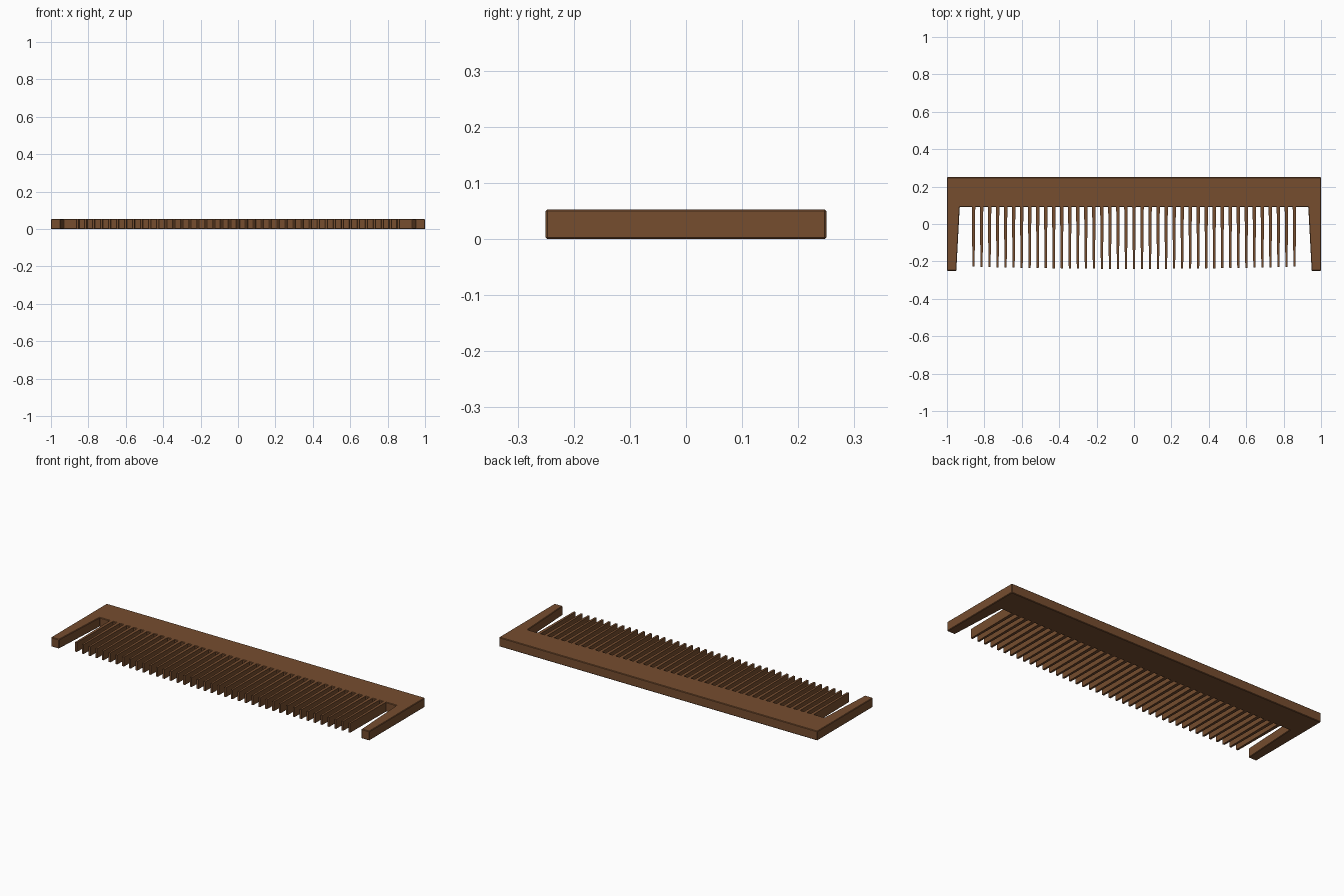
import bpy, bmesh, math

if "Cube" in bpy.data.objects:
    bpy.data.objects.remove(bpy.data.objects["Cube"])

THICK = 0.053     # comb thickness
ROOT_Y = 0.09     # where the teeth leave the spine

wood = bpy.data.materials.new("brown wood")
wood.diffuse_color = (0.18, 0.074, 0.028, 1)
wood.use_nodes = True
wood.node_tree.nodes["Principled BSDF"].inputs["Base Color"].default_value = wood.diffuse_color


def plate(name, outlines, bevel=0.0):
    """Extrude flat outlines (counter-clockwise) to the comb thickness."""
    bm = bmesh.new()
    for pts in outlines:
        low = [bm.verts.new((x, y, 0)) for x, y in pts]
        high = [bm.verts.new((x, y, THICK)) for x, y in pts]
        bm.faces.new(low[::-1])
        bm.faces.new(high)
        n = len(pts)
        for i in range(n):
            j = (i + 1) % n
            bm.faces.new((low[i], low[j], high[j], high[i]))
    mesh = bpy.data.meshes.new(name)
    bm.to_mesh(mesh)
    bm.free()
    mesh.materials.append(wood)
    ob = bpy.data.objects.new(name, mesh)
    bpy.context.collection.objects.link(ob)
    if bevel:
        mod = ob.modifiers.new("soft_edges", 'BEVEL')
        mod.width = bevel
        mod.segments = 1
    return ob


# Spine with the two tapered guard arms
plate("frame", [[(-1, 0.25), (-1, -0.25), (-0.95, -0.25), (-0.932, ROOT_Y),
                 (0.932, ROOT_Y), (0.95, -0.25), (1, -0.25), (1, 0.25)]], 0.003)

# Row of tapered teeth, slightly longer towards the middle
COUNT, PITCH = 41, 0.0429
teeth = []
for i in range(COUNT):
    x = (i - (COUNT - 1) / 2) * PITCH
    tip = -0.24 + 0.012 * (x / 0.86) ** 2
    root_w, tip_w = 0.0095, 0.0055
    teeth.append([(x - root_w, ROOT_Y + 0.01), (x - tip_w, tip),
                  (x + tip_w, tip), (x + root_w, ROOT_Y + 0.01)])
plate("teeth", teeth)
